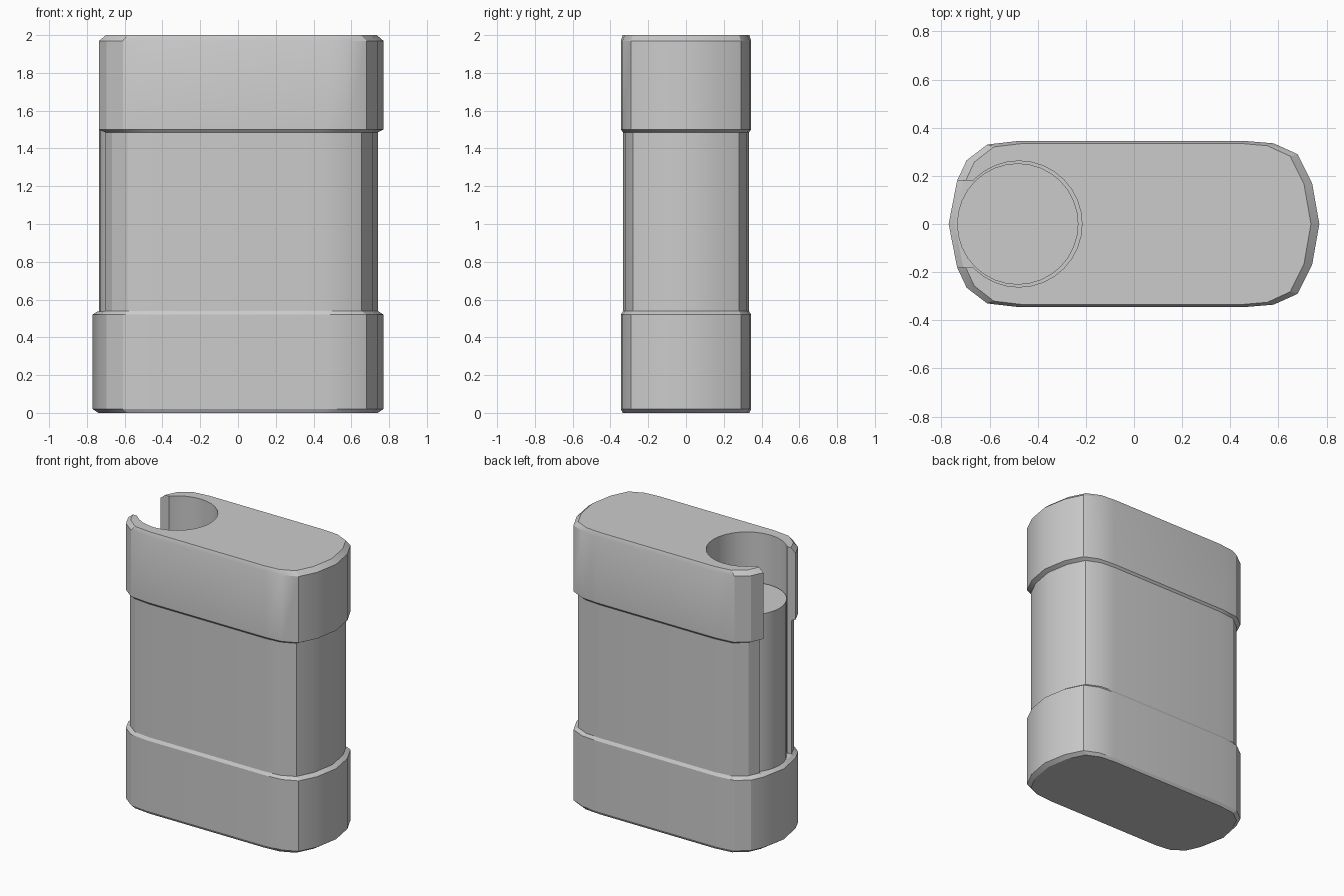
import bpy, bmesh, math

if "Cube" in bpy.data.objects:
    bpy.data.objects.remove(bpy.data.objects["Cube"])

# Quarter outlines of the two rounded ends (x, y), tip first
RIGHT = [(0.77, 0), (0.74, 0.17), (0.68, 0.29), (0.58, 0.335), (0.46, 0.345)]
LEFT = [(-0.48, 0.345), (-0.61, 0.33), (-0.695, 0.265), (-0.735, 0.18), (-0.77, 0)]
UPPER = RIGHT + LEFT
OUTLINE = UPPER + [(x, -y) for x, y in reversed(UPPER[1:-1])]


def make_object(name, bm):
    bmesh.ops.recalc_face_normals(bm, faces=bm.faces)
    mesh = bpy.data.meshes.new(name)
    bm.to_mesh(mesh)
    bm.free()
    ob = bpy.data.objects.new(name, mesh)
    bpy.context.collection.objects.link(ob)
    return ob


def cylinder(name, x, r, z0, z1, sides=32):
    bm = bmesh.new()
    bmesh.ops.create_cone(bm, cap_ends=True, segments=sides, radius1=r, radius2=r, depth=z1 - z0)
    bmesh.ops.translate(bm, verts=bm.verts, vec=(x, 0, (z0 + z1) / 2))
    return make_object(name, bm)


def smooth(ob):
    bpy.ops.object.select_all(action='DESELECT')
    ob.select_set(True)
    bpy.context.view_layer.objects.active = ob
    bpy.ops.object.shade_smooth_by_angle(angle=math.radians(25))


# Case: outline lofted through (z, x inset, y inset) to form both bands
LEVELS = [(0, 0.03, 0.01), (0.02, 0, 0), (0.52, 0, 0), (0.54, 0.03, 0.012),
          (1.485, 0.03, 0.012), (1.50, 0, 0), (1.97, 0, 0), (2.0, 0.035, 0.01)]
bm = bmesh.new()
rings = [[bm.verts.new((x * (1 - ix / 0.77), y * (1 - iy / 0.345), z)) for x, y in OUTLINE]
         for z, ix, iy in LEVELS]
n = len(OUTLINE)
for a, b in zip(rings, rings[1:]):
    for i in range(n):
        j = (i + 1) % n
        bm.faces.new((a[i], a[j], b[j], b[i]))
bm.faces.new(rings[0])
bm.faces.new(rings[-1])
case = make_object("case", bm)

# Cutters: round well and the open slot in the left end
well = cylinder("well_cutter", -0.478, 0.262, 0.535, 2.2)
bm = bmesh.new()
bmesh.ops.create_cube(bm, size=1)
bmesh.ops.scale(bm, verts=bm.verts, vec=(0.4, 0.36, 1.68))
bmesh.ops.translate(bm, verts=bm.verts, vec=(-0.8, 0, 0.537 + 0.84))
slot = make_object("slot_cutter", bm)
for cutter in (well, slot):
    mod = case.modifiers.new(cutter.name, 'BOOLEAN')
    mod.operation = 'DIFFERENCE'
    mod.solver = 'EXACT'
    mod.object = cutter
bpy.context.view_layer.update()
baked = bpy.data.meshes.new_from_object(case.evaluated_get(bpy.context.evaluated_depsgraph_get()))
case.modifiers.clear()
case.data = baked
for cutter in (well, slot):
    bpy.data.objects.remove(cutter)
smooth(case)

# Inner tube seated in the well
tube = cylinder("inner_tube", -0.483, 0.252, 0.5, 1.65)
smooth(tube)
